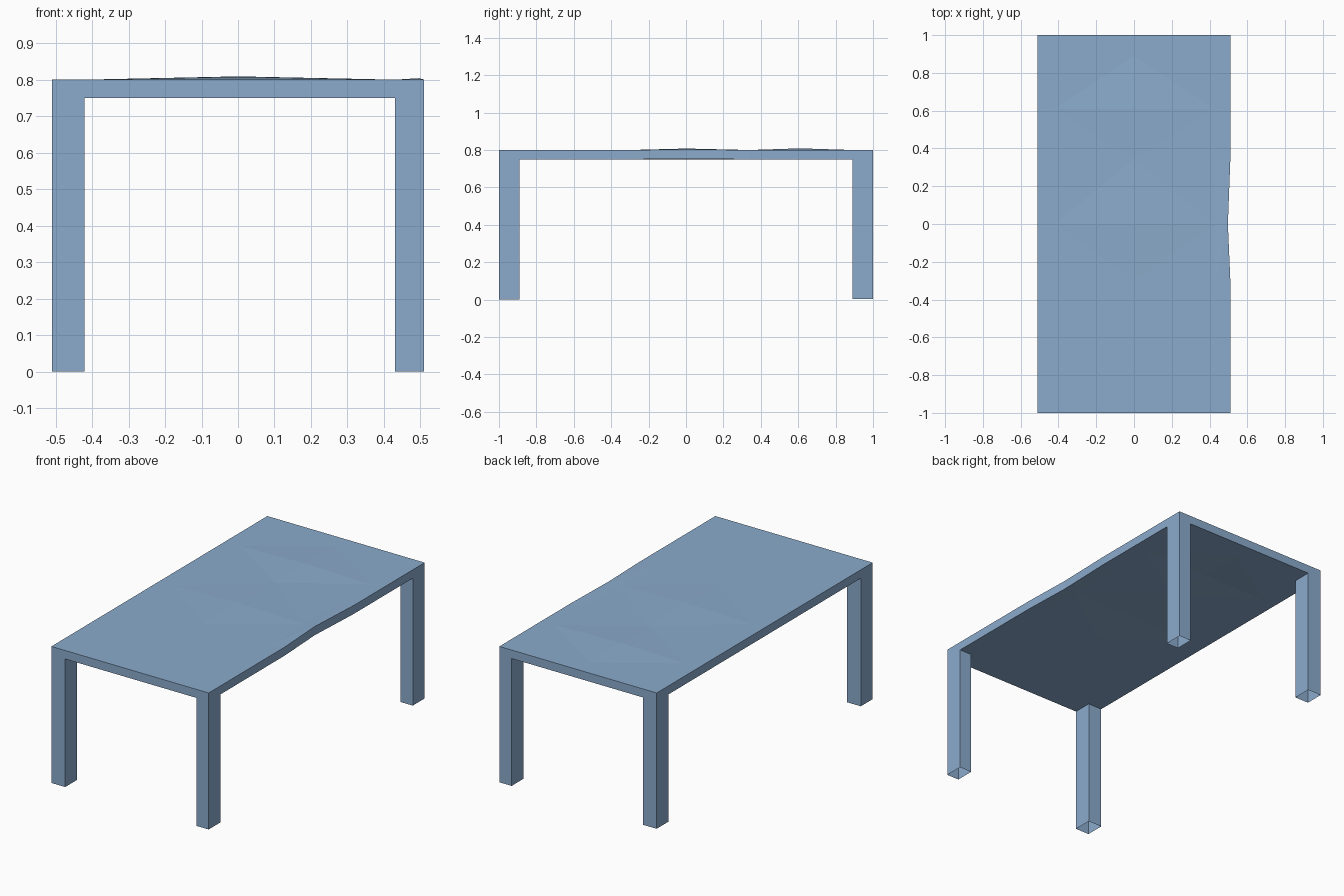
import bpy, bmesh

if "Cube" in bpy.data.objects:
    bpy.data.objects.remove(bpy.data.objects["Cube"])

blue = bpy.data.materials.new("soft blue")
blue.diffuse_color = (0.26, 0.41, 0.61, 1)
blue.use_nodes = True
blue.node_tree.nodes["Principled BSDF"].inputs["Base Color"].default_value = blue.diffuse_color

X = [-0.51, -0.42, 0.0, 0.43, 0.51]
Y = [-1.0, -0.89, -0.6, -0.3, 0.0, 0.34, 0.61, 0.89, 1.0]
TOP, UNDER = 0.80, 0.75
NX, NY = len(X), len(Y)


def finish(name, bm, recalc=True):
    if recalc:
        bmesh.ops.recalc_face_normals(bm, faces=bm.faces)
    mesh = bpy.data.meshes.new(name)
    bm.to_mesh(mesh)
    bm.free()
    mesh.materials.append(blue)
    obj = bpy.data.objects.new(name, mesh)
    bpy.context.collection.objects.link(obj)
    return obj


# Tabletop: thin slab with a few gentle bumps and a nick in the right edge
bumps = {(2, 4): 0.008, (2, 6): 0.009, (4, 4): 0.004}
bm = bmesh.new()


def sheet(z, scale):
    grid = {}
    for i, x in enumerate(X):
        for j, y in enumerate(Y):
            dx = -0.013 if (i, j) == (4, 4) else 0
            grid[i, j] = bm.verts.new((x + dx, y, z + scale * bumps.get((i, j), 0)))
    return grid


upper, lower = sheet(TOP, 1), sheet(UNDER, 0.7)
for i in range(NX - 1):
    for j in range(NY - 1):
        cell = [(i, j), (i + 1, j), (i + 1, j + 1), (i, j + 1)]
        bm.faces.new([upper[c] for c in cell])
        # the hollow legs open into the corners of the underside
        if not (i in (0, NX - 2) and j in (0, NY - 2)):
            bm.faces.new([lower[c] for c in reversed(cell)])

# Slab rim
rim = ([(i, 0) for i in range(NX - 1)] + [(NX - 1, j) for j in range(NY - 1)]
       + [(i, NY - 1) for i in range(NX - 1, 0, -1)] + [(0, j) for j in range(NY - 1, 0, -1)])
for a, b in zip(rim, rim[1:] + rim[:1]):
    bm.faces.new([lower[a], lower[b], upper[b], upper[a]])
bmesh.ops.triangulate(bm, faces=bm.faces)
finish("tabletop", bm, recalc=False)


# Legs: square tubes, open at the bottom
def leg(name, x0, x1, y0, y1, foot):
    bm = bmesh.new()
    corners = [(x0, y0), (x1, y0), (x1, y1), (x0, y1)]
    low = [bm.verts.new((x, y, foot)) for x, y in corners]
    high = [bm.verts.new((x, y, UNDER)) for x, y in corners]
    for k in range(4):
        n = (k + 1) % 4
        bm.faces.new([low[k], low[n], high[n], high[k]])
    finish(name, bm, recalc=False)


for end, (y0, y1), foot in (("front", Y[:2], 0.0), ("back", Y[-2:], 0.004)):
    for side, (x0, x1) in (("left", X[:2]), ("right", X[-2:])):
        leg(f"{end}_{side}_leg", x0, x1, y0, y1, foot)
